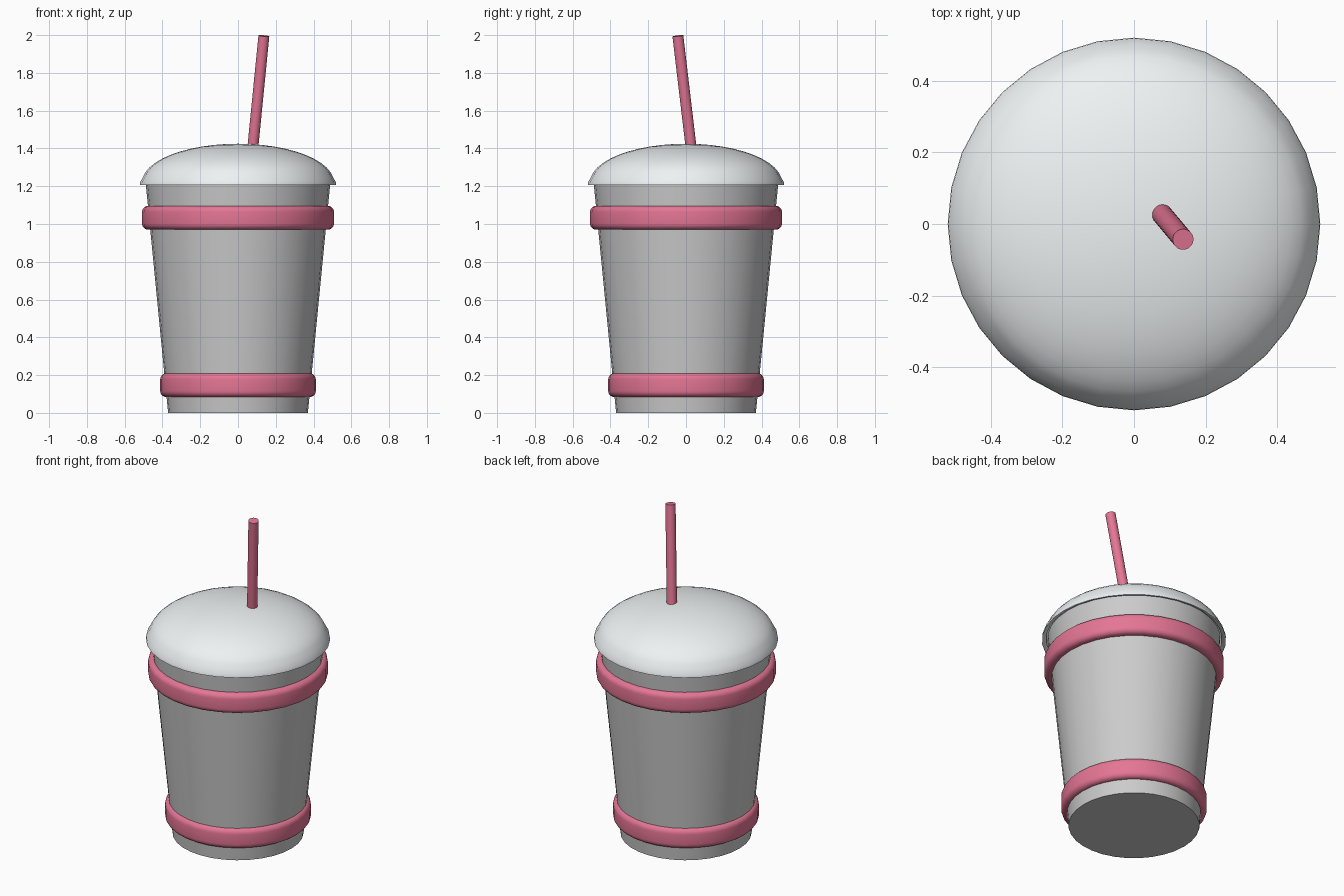
import bpy, math
from mathutils import Vector

if "Cube" in bpy.data.objects:
    bpy.data.objects.remove(bpy.data.objects["Cube"])

SEGS = 32


def material(name, rgb):
    m = bpy.data.materials.new(name)
    m.diffuse_color = (*rgb, 1)
    m.use_nodes = True
    m.node_tree.nodes["Principled BSDF"].inputs["Base Color"].default_value = m.diffuse_color
    return m


red = material("red", (0.78, 0.18, 0.3))
pale = material("pale", (0.86, 0.89, 0.9))


def finish(ob, mat, angle=40):
    if mat:
        ob.data.materials.append(mat)
    bpy.ops.object.select_all(action='DESELECT')
    ob.select_set(True)
    bpy.context.view_layer.objects.active = ob
    bpy.ops.object.shade_smooth_by_angle(angle=math.radians(angle))
    return ob


def lathe(name, profile, mat=None, closed=False, cap_first=False):
    """Revolve (radius, z) points, listed bottom to top on the outside, about z."""
    verts, faces, rings = [], [], []
    for r, z in profile:
        n = 1 if r == 0 else SEGS
        rings.append(range(len(verts), len(verts) + n))
        for i in range(n):
            a = 2 * math.pi * i / SEGS
            verts.append((r * math.cos(a), r * math.sin(a), z))
    pairs = list(zip(rings, rings[1:])) + ([(rings[-1], rings[0])] if closed else [])
    for lo, hi in pairs:
        for i in range(SEGS):
            j = (i + 1) % SEGS
            if len(hi) == 1:
                faces.append((lo[i], lo[j], hi[0]))
            elif len(lo) == 1:
                faces.append((lo[0], hi[j], hi[i]))
            else:
                faces.append((lo[i], lo[j], hi[j], hi[i]))
    if cap_first:
        faces.append(tuple(reversed(rings[0])))
    me = bpy.data.meshes.new(name)
    me.from_pydata(verts, [], faces)
    ob = bpy.data.objects.new(name, me)
    bpy.context.collection.objects.link(ob)
    return finish(ob, mat)


# tapered cup
lathe("cup", [(0.37, 0), (0.489, 1.22)], cap_first=True)


# rounded bands wrapped around the cup
def band(name, z, outer):
    half, depth, rad = 0.063, 0.065, 0.032
    pts = [(outer - depth, z - half)]
    for sign, start in ((-1, -90), (1, 0)):
        for k in range(6):
            a = math.radians(start + 18 * k)
            pts.append((outer - rad + rad * math.cos(a),
                        z + sign * (half - rad) + rad * math.sin(a)))
    pts.append((outer - depth, z + half))
    lathe(name, pts, red, closed=True)


band("lower_band", 0.147, 0.412)
band("upper_band", 1.033, 0.508)

# domed lid: thin shell with a small flared lip
steps = 12
dome = [(0.507 * math.cos(t), 1.222 + 0.203 * math.sin(t))
        for t in (math.pi / 2 * k / steps for k in range(steps))]
inner = [(r * 0.98, z - 0.008) for r, z in dome]
lathe("lid", [(0, 1.412)] + inner[::-1] + [(0.51, 1.206), (0.52, 1.206), (0.518, 1.222)]
      + dome[1:] + [(0, 1.425)], pale)

# slanted straw
low, top = Vector((0.075, 0.031, 1.37)), Vector((0.137, -0.043, 1.996))
axis = top - low
bpy.ops.mesh.primitive_cylinder_add(vertices=SEGS, radius=0.029, depth=axis.length,
                                    location=(low + top) / 2)
straw = bpy.context.object
straw.name = "straw"
straw.rotation_euler = axis.to_track_quat('Z', 'Y').to_euler()
finish(straw, red)
